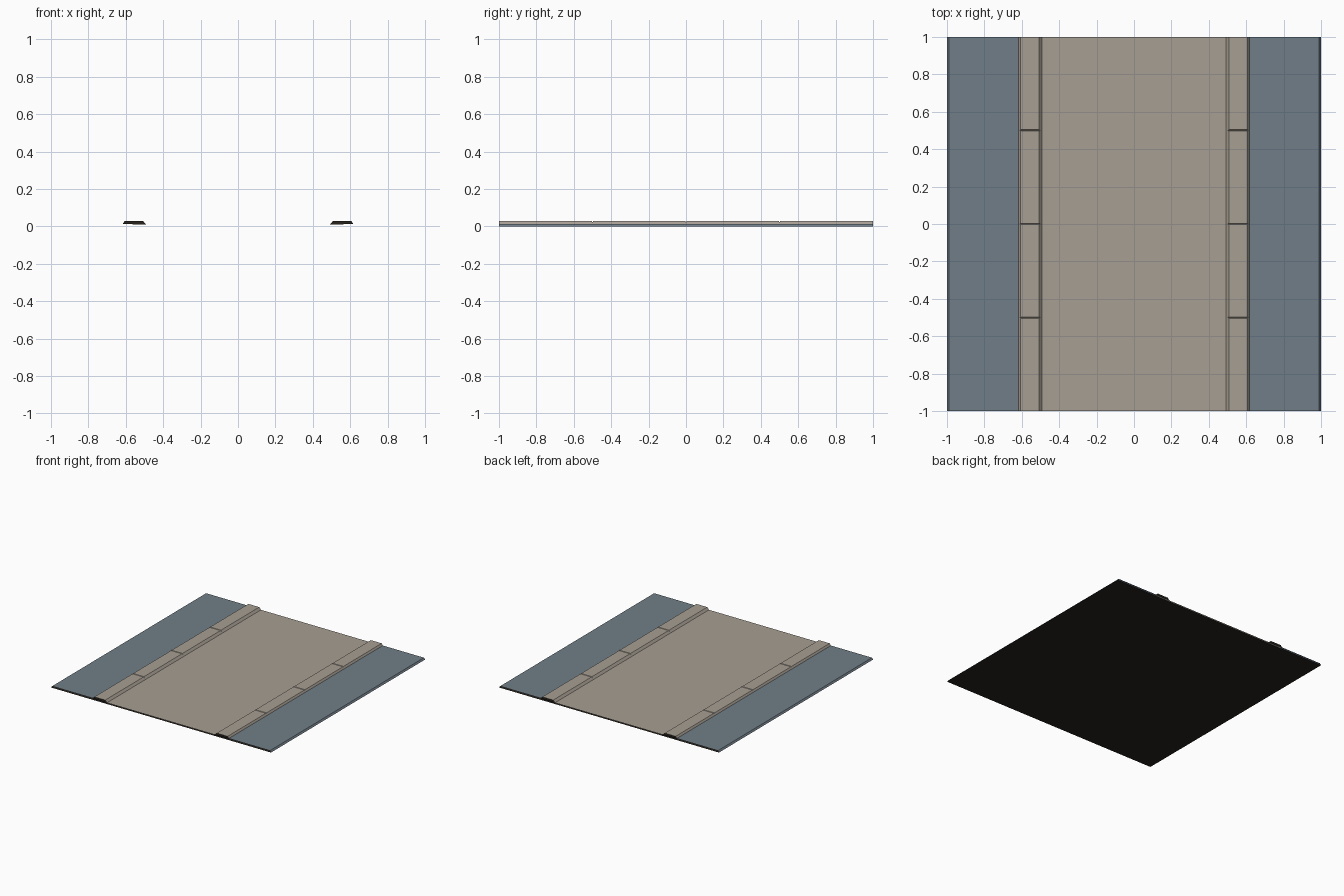
import bpy

if "Cube" in bpy.data.objects:
    bpy.data.objects.remove(bpy.data.objects["Cube"])


def material(name, rgb):
    m = bpy.data.materials.new(name)
    m.diffuse_color = (*rgb, 1)
    m.use_nodes = True
    m.node_tree.nodes["Principled BSDF"].inputs["Base Color"].default_value = m.diffuse_color
    return m


TAN = material("warm stone", (0.39, 0.345, 0.292))
BLUE = material("blue grey", (0.162, 0.208, 0.245))
DARK = material("dark underside", (0.02, 0.016, 0.012))


def loft(name, sections, mats, caps=False):
    """Skin open (x, z) profiles placed along y; optional dark end caps."""
    n = len(sections[0][1])
    verts = [(x, y, z) for y, prof in sections for x, z in prof]
    faces = []
    for s in range(len(sections) - 1):
        for i in range(n - 1):
            a = s * n + i
            faces.append((a, a + n, a + n + 1, a + 1))
    if caps:
        last = (len(sections) - 1) * n
        faces.append(tuple(range(n)))
        faces.append(tuple(reversed(range(last, last + n))))
    me = bpy.data.meshes.new(name)
    me.from_pydata(verts, [], faces)
    for m in mats:
        me.materials.append(m)
    if caps:
        for p in me.polygons[-2:]:
            p.material_index = 1
    ob = bpy.data.objects.new(name, me)
    bpy.context.collection.objects.link(ob)
    return ob


def mirrored(prof, side):
    # keep the points running left to right so that normals face up
    return prof if side > 0 else [(-x, z) for x, z in reversed(prof)]


def upward(name, prof, mats):
    ob = loft(name, [(-1, prof), (1, prof)], mats)
    ob.data.flip_normals()
    return ob


# underside and walkway
under = upward("underside", [(-1, 0), (1, 0)], [DARK])
under.data.flip_normals()
upward("walkway", [(-0.495, 0.01), (0.495, 0.01)], [TAN])

for side, word in ((-1, "left"), (1, "right")):
    # side strip with sloping outer edge
    upward(word + "_strip",
           mirrored([(0.61, 0.013), (0.99, 0.013), (1.0, 0.0)], side), [BLUE])

    # chamfered curb, with shallow joints between its four stones
    full = mirrored([(0.491, 0.01), (0.507, 0.028), (0.606, 0.028), (0.617, 0.012)], side)
    dip = mirrored([(0.491, 0.01), (0.501, 0.021), (0.610, 0.021), (0.617, 0.012)], side)
    rows = [(-1, full)]
    for j in (-0.5, 0, 0.5):
        rows += [(j - 0.004, full), (j, dip), (j + 0.004, full)]
    rows.append((1, full))
    curb = loft(word + "_curb", rows, [TAN, DARK], caps=True)
    curb.data.flip_normals()
